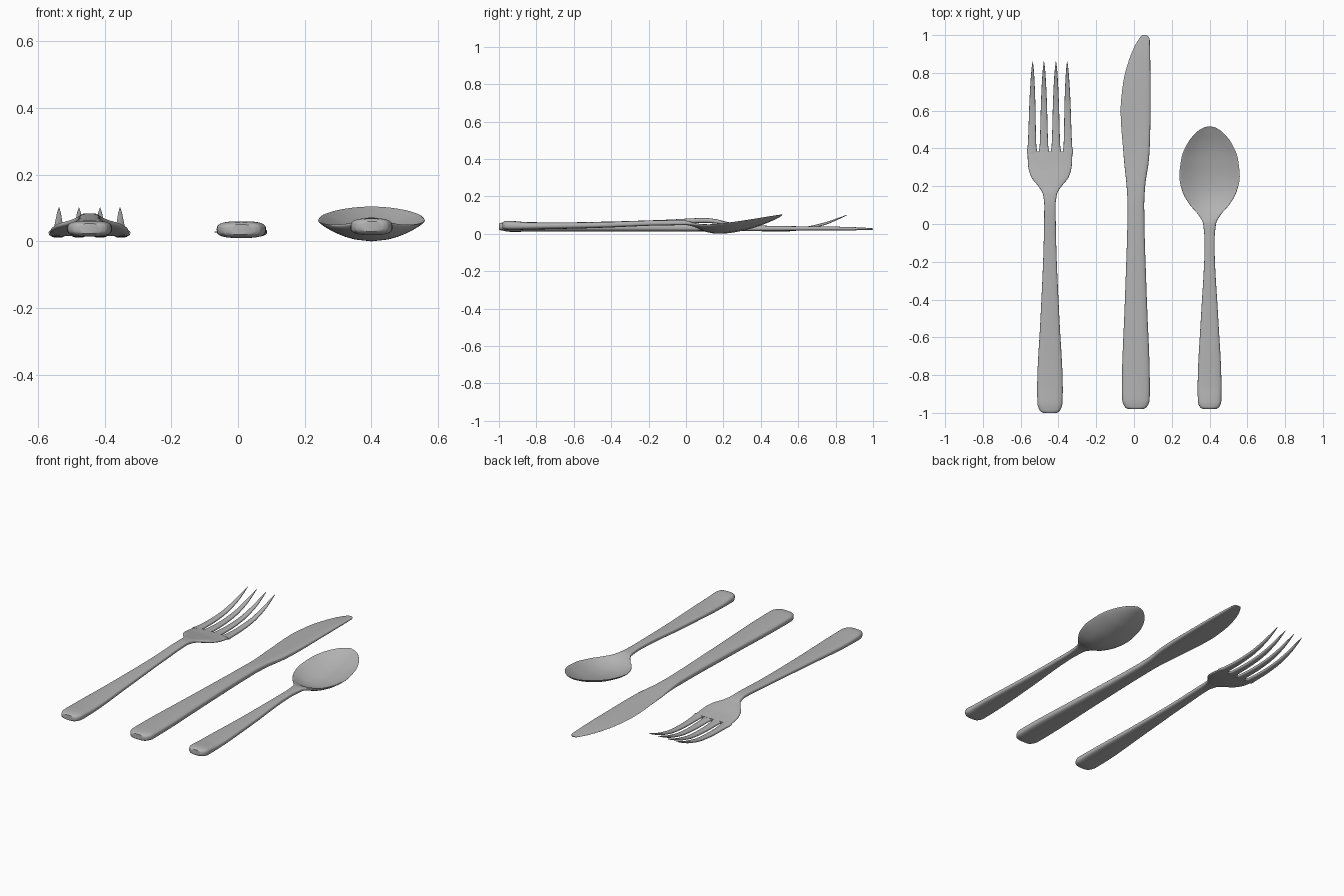
import bpy
import bmesh
import math

cube = bpy.data.objects.get("Cube")
if cube:
    bpy.data.objects.remove(cube, do_unlink=True)

STEEL = (0.45, 0.45, 0.45, 1.0)
steel = bpy.data.materials.new("brushed steel")
steel.use_nodes = True
steel.diffuse_color = STEEL
for node in steel.node_tree.nodes:
    if node.type == 'BSDF_PRINCIPLED':
        node.inputs["Base Color"].default_value = STEEL


def slopes(xs, vs):
    """Tangents for a smooth curve that does not overshoot its points."""
    d = [(b - a) / (q - p) for a, b, p, q in zip(vs, vs[1:], xs, xs[1:])]
    inner = [2 * a * b / (a + b) if a * b > 0 else 0.0 for a, b in zip(d, d[1:])]
    return [d[0]] + inner + [d[-1]]


def refine(stations, steps):
    """Insert smoothly interpolated stations between the given ones."""
    columns = list(zip(*stations))
    ys = columns[0]
    tangents = [slopes(ys, col) for col in columns]
    rows = []
    for i in range(len(ys) - 1):
        h = ys[i + 1] - ys[i]
        for s in range(steps):
            t = s / steps
            a = (1 + 2 * t) * (1 - t) ** 2
            b = t * (1 - t) ** 2 * h
            c = t * t * (3 - 2 * t)
            e = t * t * (t - 1) * h
            rows.append([a * col[i] + b * m[i] + c * col[i + 1] + e * m[i + 1]
                         for col, m in zip(columns, tangents)])
    rows.append(list(stations[-1]))
    return rows


def signed_power(value, power):
    return math.copysign(abs(value) ** power, value)


def loft(name, x, stations, steps=4, sides=32, power=0.65, wedge=None):
    """Stations: y, half width, edge height, half thickness, sag, sideways shift."""
    stations = [tuple(s) + (0,) * (6 - len(s)) for s in stations]
    bm = bmesh.new()
    rings = []
    for y, w, z, t, sag, shift in refine(stations, steps):
        k = wedge(y) if wedge else 0
        ring = []
        for i in range(sides):
            angle = math.tau * i / sides
            u = signed_power(math.cos(angle), power)
            v = signed_power(math.sin(angle), power)
            height = z - sag * (1 - u * u) + t * v * (1 + k * u)
            ring.append(bm.verts.new((x + shift + w * u, y, height)))
        rings.append(ring)
    for a, b in zip(rings, rings[1:]):
        for i in range(sides):
            j = (i + 1) % sides
            bm.faces.new((a[i], a[j], b[j], b[i]))
    bm.faces.new(rings[0])
    bm.faces.new(rings[-1][::-1])
    bmesh.ops.recalc_face_normals(bm, faces=bm.faces)
    mesh = bpy.data.meshes.new(name)
    bm.to_mesh(mesh)
    bm.free()
    mesh.materials.append(steel)
    obj = bpy.data.objects.new(name, mesh)
    bpy.context.collection.objects.link(obj)
    bpy.ops.object.select_all(action='DESELECT')
    obj.select_set(True)
    bpy.context.view_layer.objects.active = obj
    bpy.ops.object.shade_smooth_by_angle(angle=math.radians(50))
    return obj


# Spoon: rounded handle, slim neck and a hollow bowl rising to the tip
loft("spoon", 0.4, [
    (-0.98, 0.035, 0.045, 0.015),
    (-0.97, 0.05, 0.045, 0.022),
    (-0.94, 0.062, 0.044, 0.025),
    (-0.85, 0.063, 0.042, 0.02),
    (-0.5, 0.046, 0.046, 0.016),
    (-0.1, 0.026, 0.058, 0.013),
    (0, 0.034, 0.058, 0.012),
    (0.05, 0.06, 0.052, 0.01, 0.008),
    (0.1, 0.103, 0.048, 0.008, 0.028),
    (0.17, 0.143, 0.052, 0.007, 0.045),
    (0.25, 0.16, 0.062, 0.006, 0.05),
    (0.35, 0.149, 0.077, 0.005, 0.044),
    (0.43, 0.115, 0.09, 0.004, 0.03),
    (0.49, 0.064, 0.099, 0.004, 0.012),
    (0.51, 0.032, 0.102, 0.003, 0.004),
    (0.517, 0.008, 0.103, 0.002),
])

# Knife: thick handle running into a blade that thins towards its curved edge
loft("knife", 0.01, [
    (-0.98, 0.04, 0.035, 0.015),
    (-0.97, 0.057, 0.035, 0.021),
    (-0.93, 0.073, 0.035, 0.025),
    (-0.85, 0.074, 0.035, 0.024),
    (-0.4, 0.058, 0.034, 0.022),
    (0.1, 0.044, 0.032, 0.019),
    (0.2, 0.049, 0.031, 0.016),
    (0.35, 0.067, 0.029, 0.012, 0, 0.003),
    (0.6, 0.079, 0.028, 0.009, 0, -0.002),
    (0.75, 0.072, 0.028, 0.008, 0, 0.005),
    (0.87, 0.056, 0.027, 0.007, 0, 0.02),
    (0.95, 0.038, 0.026, 0.005, 0, 0.036),
    (0.99, 0.023, 0.025, 0.004, 0, 0.046),
    (1, 0.012, 0.025, 0.002, 0, 0.044),
], wedge=lambda y: 0.7 * min(max((y - 0.1) / 0.3, 0), 1))

# Fork: handle arching up to the neck, then a flat head
FORK_X = -0.445
loft("fork_handle_and_head", FORK_X, [
    (-1, 0.035, 0.038, 0.015),
    (-0.99, 0.052, 0.038, 0.02),
    (-0.95, 0.066, 0.038, 0.024),
    (-0.87, 0.068, 0.038, 0.021),
    (-0.5, 0.05, 0.047, 0.016),
    (-0.1, 0.033, 0.062, 0.013),
    (0.1, 0.03, 0.071, 0.013),
    (0.16, 0.038, 0.066, 0.012),
    (0.2, 0.062, 0.057, 0.011),
    (0.25, 0.1, 0.046, 0.011),
    (0.31, 0.116, 0.034, 0.01),
    (0.385, 0.119, 0.024, 0.009),
])

# Four tapering tines sweeping up to their points
tine = [
    (0.37, 0.0275, 0.026, 0.008),
    (0.385, 0.027, 0.024, 0.009),
    (0.41, 0.023, 0.022, 0.009),
    (0.5, 0.0195, 0.02, 0.009),
    (0.62, 0.0165, 0.027, 0.008),
    (0.74, 0.0115, 0.053, 0.007),
    (0.82, 0.006, 0.083, 0.004),
    (0.86, 0.001, 0.1, 0.001),
]
for n, offset in enumerate((-1.5, -0.5, 0.5, 1.5)):
    # The outer tines lean in slightly so their outside edges meet the head
    lean = [s + (0, -0.008 * math.copysign(max(abs(offset) - 0.5, 0), offset)
                 * (s[0] - 0.37)) for s in tine]
    loft("fork_tine_%d" % (n + 1), FORK_X + offset * 0.0635, lean, sides=16)
